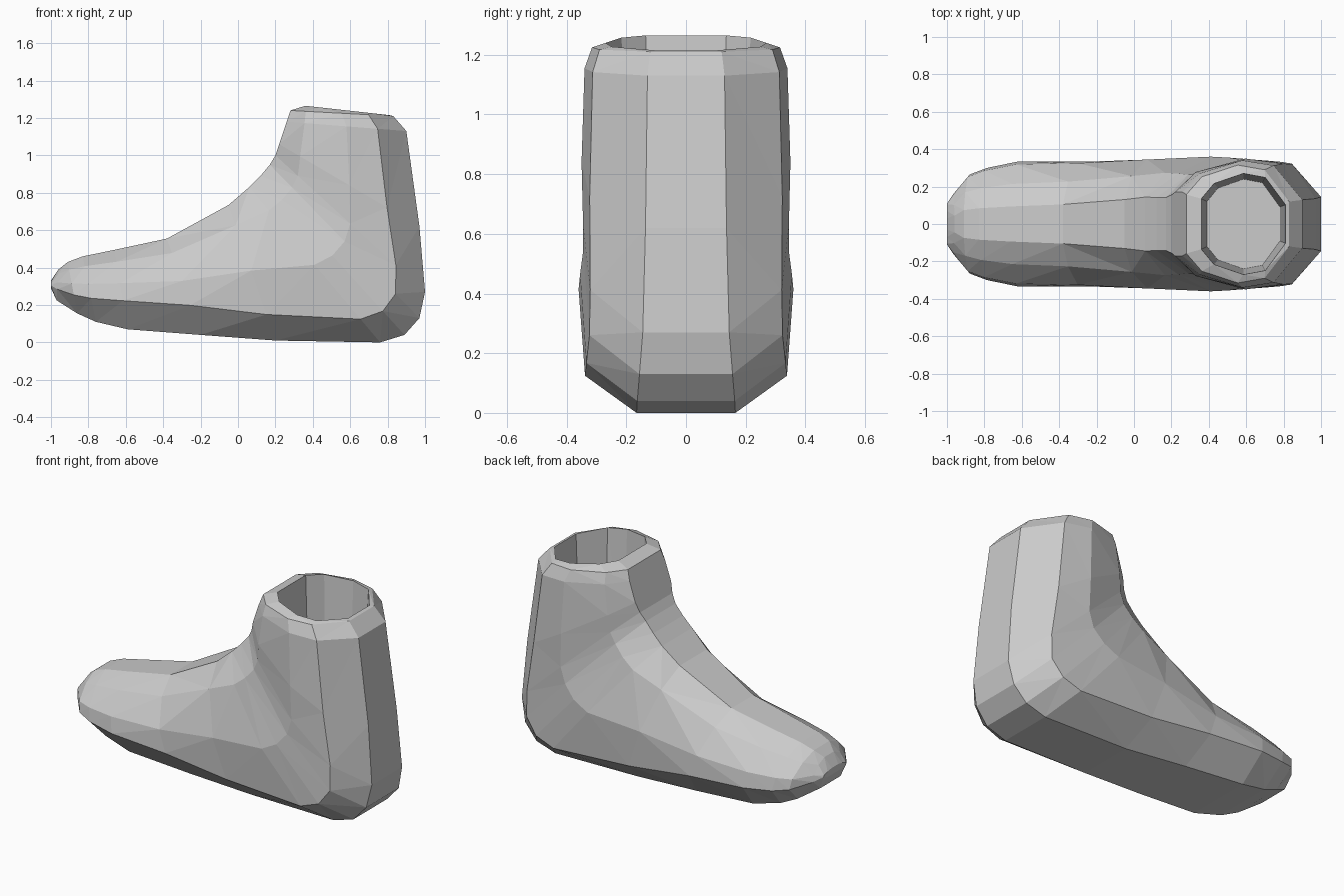
import bpy, bmesh

if "Cube" in bpy.data.objects:
    bpy.data.objects.remove(bpy.data.objects["Cube"])

# Half cross-sections: (fraction from sole/back to instep/front, fraction of half width)
FOOT = [(0, .6), (.36, 1), (.58, .95), (.85, .64), (1, .28)]
HEEL = [(0, .46), (.15, .94), (.5, 1), (.85, .76), (1, .4)]
SHAFT = [(0, .38), (.24, .92), (.5, 1), (.85, .8), (1, .5)]
PROFILES = [FOOT, HEEL, SHAFT, SHAFT]

# Sections fanning from toe to shaft: sole/back x, z, instep/front x, z, half width, blend
SECTIONS = [
    (-1.00, .29, -1.00, .33, .11, 0),      # toe tip
    (-.97, .225, -.96, .39, .16, 0),
    (-.86, .155, -.91, .43, .265, 0),
    (-.76, .11, -.83, .46, .30, 0),
    (-.59, .07, -.66, .495, .335, 0),
    (-.20, .04, -.38, .555, .338, .25),
    (.20, .01, -.05, .735, .348, .8),
    (.76, .00, .06, .83, .36, 1),          # under the heel
    (.89, .04, .12, .89, .355, 1),
    (.97, .13, .17, .95, .345, 1.1),
    (1.00, .27, .20, 1.00, .345, 1.5),     # back of the heel
    (.97, .62, .22, 1.06, .35, 1.9),
    (.90, 1.13, .26, 1.18, .34, 2),        # shaft
    (.83, 1.21, .28, 1.24, .315, 2),       # rim
    (.81, 1.215, .36, 1.265, .27, 2),
    (.78, .60, .39, .60, .24, 2),          # inner floor
]


def ring(bm, xb, zb, xf, zf, w, blend):
    low, k = PROFILES[int(blend)], blend % 1
    high = PROFILES[int(blend) + 1]
    half = []
    for (t0, w0), (t1, w1) in zip(low, high):
        t, f = t0 + (t1 - t0) * k, w0 + (w1 - w0) * k
        half.append((xb + (xf - xb) * t, w * f, zb + (zf - zb) * t))
    pts = half + [(x, -y, z) for x, y, z in reversed(half)]
    return [bm.verts.new(p) for p in pts]


# Boot: one lofted low-poly shell with a sunken opening
bm = bmesh.new()
rings = [ring(bm, *s) for s in SECTIONS]
n = len(rings[0])
for a, b in zip(rings, rings[1:]):
    for i in range(n):
        j = (i + 1) % n
        bm.faces.new((a[i], a[j], b[j], b[i]))
bm.faces.new(rings[0])
bm.faces.new(rings[-1])
bmesh.ops.triangulate(bm, faces=[f for f in bm.faces if len(f.verts) == 4],
                      quad_method='SHORT_EDGE')
bmesh.ops.recalc_face_normals(bm, faces=bm.faces)
mesh = bpy.data.meshes.new("boot")
bm.to_mesh(mesh)
bm.free()
boot = bpy.data.objects.new("boot", mesh)
bpy.context.collection.objects.link(boot)
